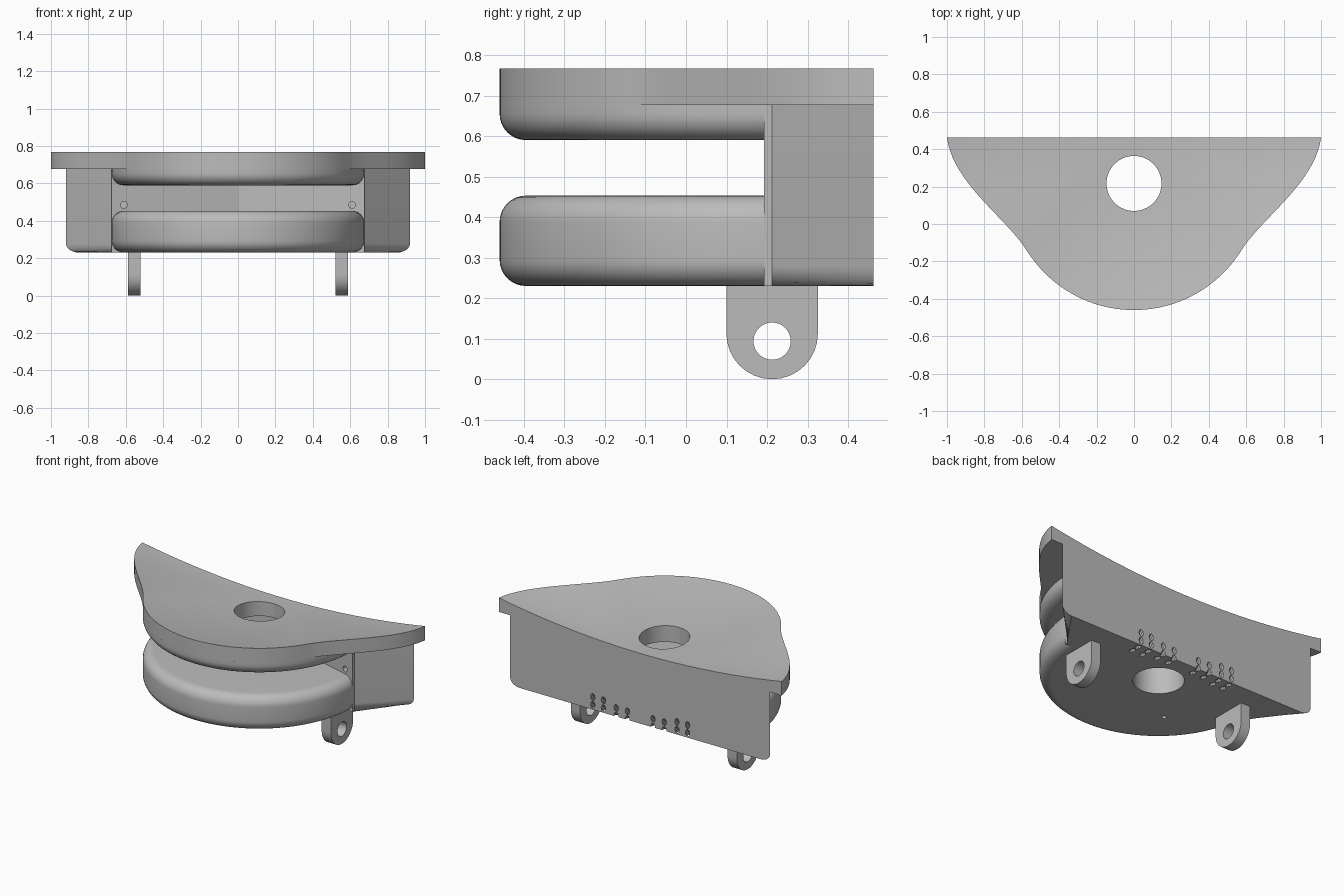
import bpy, bmesh
from math import sin, cos, pi, hypot
from mathutils import Vector, Matrix
from mathutils.geometry import interpolate_bezier

cube = bpy.data.objects.get("Cube")
if cube:
    bpy.data.objects.remove(cube)

grey = bpy.data.materials.new("plain grey")
grey.use_nodes = True
colour = (0.5, 0.5, 0.5, 1)
grey.diffuse_color = colour
grey.node_tree.nodes["Principled BSDF"].inputs["Base Color"].default_value = colour

R, CY, BACK = 0.675, 0.215, 0.463      # disc radius, disc centre y, rear face y
BASE, WING, RIM = 0.23, 0.677, 0.767   # body bottom, wing underside, rim height


def make(name, bm):
    bmesh.ops.recalc_face_normals(bm, faces=bm.faces)
    mesh = bpy.data.meshes.new(name)
    bm.to_mesh(mesh)
    bm.free()
    mesh.materials.append(grey)
    ob = bpy.data.objects.new(name, mesh)
    bpy.context.collection.objects.link(ob)
    return ob


def stack(name, rings):
    """Closed solid skinned over rings of equal length."""
    bm = bmesh.new()
    loops = [[bm.verts.new(p) for p in ring] for ring in rings]
    n = len(loops[0])
    for a, b in zip(loops, loops[1:]):
        for i in range(n):
            j = (i + 1) % n
            bm.faces.new((a[i], a[j], b[j], b[i]))
    bm.faces.new(loops[0])
    bm.faces.new(loops[-1])
    return make(name, bm)


def drill(ob, holes):
    """Cut cylinders given as (centre, axis, radius, length, sides)."""
    bm = bmesh.new()
    for centre, axis, radius, length, sides in holes:
        turn = Vector(axis).to_track_quat('Z', 'Y').to_matrix().to_4x4()
        bmesh.ops.create_cone(bm, cap_ends=True, segments=sides, radius1=radius,
                              radius2=radius, depth=length,
                              matrix=Matrix.Translation(centre) @ turn)
    cutter = make("hole_cutter", bm)
    cutter.hide_render = True
    mod = ob.modifiers.new("holes", 'BOOLEAN')
    mod.operation, mod.solver, mod.object = 'DIFFERENCE', 'EXACT', cutter
    bpy.context.view_layer.objects.active = ob
    bpy.ops.object.modifier_apply(modifier=mod.name)
    bpy.data.objects.remove(cutter)


def smooth(ob):
    bpy.ops.object.select_all(action='DESELECT')
    ob.select_set(True)
    bpy.context.view_layer.objects.active = ob
    bpy.ops.object.shade_smooth_by_angle(angle=0.5)


centre_hole = ((0, CY + 0.002, 0.5), (0, 0, 1), 0.147, 2, 64)

# Dished top plate: round nose flowing into two swept wings
flare = interpolate_bezier(Vector((0.575, -0.14)), Vector((0.68, 0.03)),
                           Vector((0.97, 0.22)), Vector((1, BACK)), 20)
nose_end = 0.318 * pi
nose = [(R * sin(nose_end * i / 24), CY - R * cos(nose_end * i / 24)) for i in range(24)]
half = nose + [(p.x, p.y) for p in flare]
outline = [(-x, y) for x, y in reversed(half[1:])] + half

bm = bmesh.new()
steps, dip = 14, 0.088
n = len(outline)
low = [bm.verts.new((x, y, WING)) for x, y in outline]
hub = bm.verts.new((0, BACK, RIM - dip))
grid = [[bm.verts.new((x * k / steps, BACK + (y - BACK) * k / steps,
                       RIM - dip * (1 - (k / steps) ** 2))) for x, y in outline]
        for k in range(1, steps + 1)]
for i in range(n - 1):
    bm.faces.new((hub, grid[0][i], grid[0][i + 1]))
    for a, b in zip(grid, grid[1:] + [low]):
        bm.faces.new((a[i], b[i], b[i + 1], a[i + 1]))
bm.faces.new(low)
bm.faces.new([low[0]] + [g[0] for g in reversed(grid)] + [hub]
             + [g[-1] for g in grid] + [low[-1]])
top_plate = make("top_plate", bm)
drill(top_plate, [centre_hole])
smooth(top_plate)


# Two rounded discs, closed at the rear inside the back body
def disc_ring(inset, z):
    r = R - inset
    arc = [(r * cos(pi + pi * i / 72), CY + r * sin(pi + pi * i / 72), z) for i in range(73)]
    return arc + [(0, 0.39, z)]


def fillet(z, direction, size=0.065, count=8):
    """Rings from the flat face at z, rolling out to the vertical side."""
    return [disc_ring(size * (1 - sin(a)), z + direction * size * (1 - cos(a)))
            for a in (pi / 2 * i / count for i in range(count + 1))]


lower_disc = stack("lower_disc", fillet(BASE, 1) + fillet(0.453, -1)[::-1])
upper_disc = stack("upper_disc", fillet(0.59, 1) + [disc_ring(0, WING)])
pins = [((s * 0.29, -0.08, BASE), (0, 0, 1), 0.014, 0.1, 12) for s in (-1, 1)]
drill(lower_disc, [centre_hole] + pins)
drill(upper_disc, [centre_hole])
smooth(lower_disc)
smooth(upper_disc)

# Back body: slanted sides, shallow V front, rounded lower side edges
side = [(R, 0.193), (R, 0.212), (0.92, BACK)]
plan = [(0, 0.38)] + side + [(-x, y) for x, y in reversed(side)]
back_body = stack("back_body", [[(x, y, z) for x, y in plan] for z in (BASE, WING)])
bm = bmesh.new()
bm.from_mesh(back_body.data)
edges = [e for e in bm.edges
         if all(v.co.z < BASE + 0.01 and abs(v.co.x) > 0.6 and v.co.y > 0.2 for v in e.verts)
         and e.verts[0].co.x * e.verts[1].co.x > 0]
bmesh.ops.bevel(bm, geom=edges, offset=0.05, segments=6, profile=0.5, affect='EDGES')
bm.to_mesh(back_body.data)
bm.free()

# Slanted vent holes through the lower rear edge, and one pin hole each side
holes = []
for s in (-1, 1):
    holes.append(((s * 0.61, 0.21, 0.485), (0, 1, 0), 0.018, 0.16, 16))
    for x, h in ((0.09, 0.055), (0.17, 0.055), (0.26, 0.08), (0.335, 0.08)):
        for level in (h, h - 0.05):
            mid = (s * x, BACK - level / 2, BASE + level / 2)
            holes.append((mid, (0, 1, 1), 0.016, 0.3, 8))
drill(back_body, holes)
smooth(back_body)

# Mounting lugs with a round eye
LY, LR = 0.2125, 0.113
profile = [(LY + LR * cos(a), LR + LR * sin(a))
           for a in (pi + pi * i / 16 for i in range(17))]
profile += [(LY + LR, 0.26), (LY - LR, 0.26)]
for s, label in ((1, "left"), (-1, "right")):
    lug = stack(label + "_lug", [[(s * x, y, z) for y, z in profile] for x in (0.522, 0.587)])
    drill(lug, [((s * 0.55, LY, 0.094), (1, 0, 0), 0.046, 0.3, 32)])
    smooth(lug)
